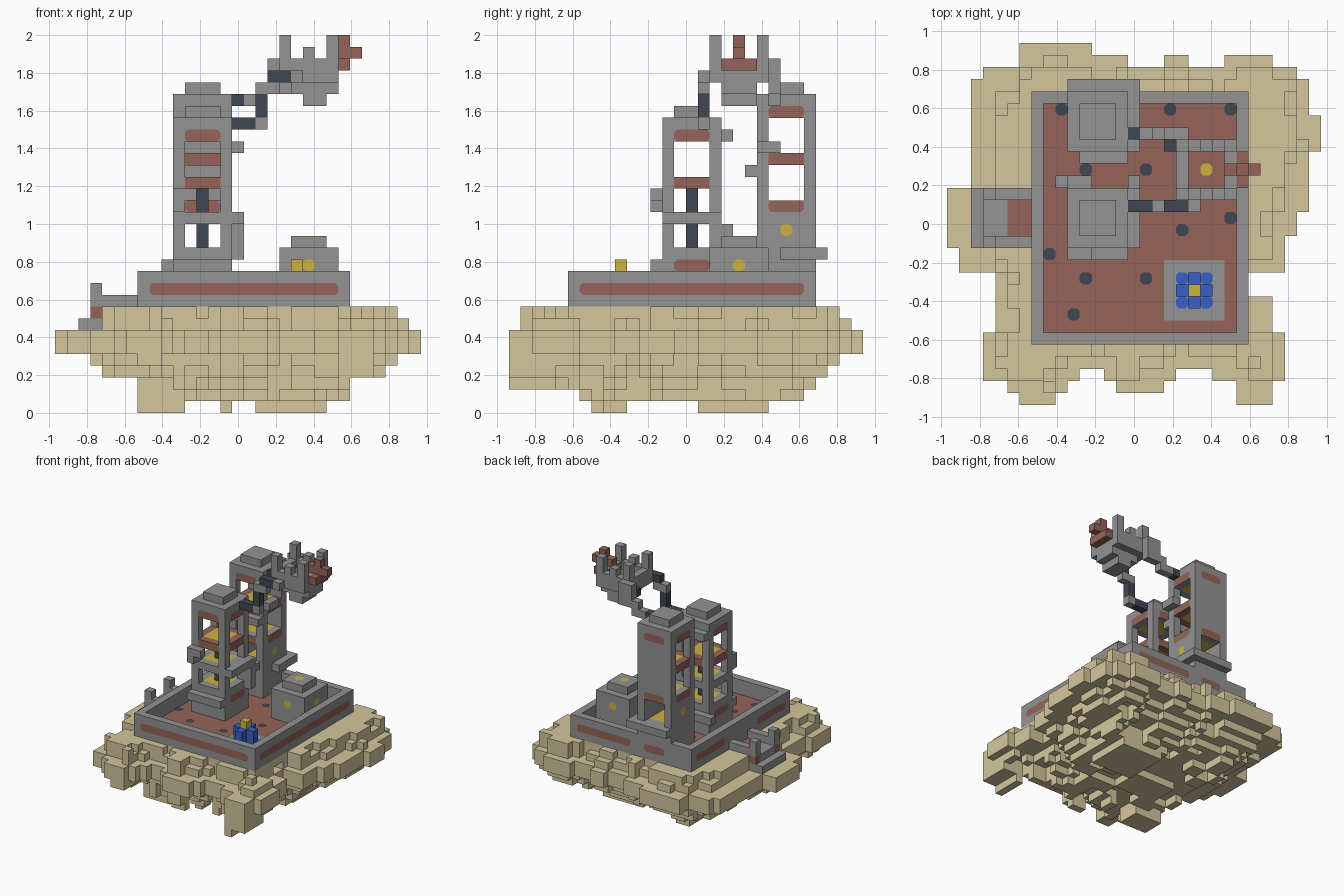
import bpy, bmesh, random
from mathutils import Vector

cube = bpy.data.objects.get("Cube")
if cube:
    bpy.data.objects.remove(cube)

V = 1 / 16                                  # block size
ORIGIN = Vector((-15.5, -15, 0))            # corner of the block grid
rng = random.Random(4)
grid = {}                                   # block -> (part, colour)


# Colours
def linear(c):
    c /= 255
    return c / 12.92 if c < 0.04 else ((c + 0.055) / 1.055) ** 2.4


def material(name, *rgb):
    m = bpy.data.materials.new(name)
    m.use_nodes = True
    col = [linear(c) for c in rgb] + [1]
    m.diffuse_color = col
    m.node_tree.nodes["Principled BSDF"].inputs["Base Color"].default_value = col
    return m


MATS = {"sand": material("sand rock", 212, 199, 157),
        "grey": material("grey stone", 147, 147, 147),
        "red": material("brick red", 149, 100, 88),
        "dark": material("dark iron", 64, 71, 82),
        "gold": material("gold", 205, 178, 66),
        "blue": material("blue cloth", 57, 96, 200)}


# Block helpers
def box(part, colour, x, y, z):
    for i in range(*x):
        for j in range(*y):
            for k in range(*z):
                grid[i, j, k] = (part, colour)


def carve(x, y, z):
    for i in range(*x):
        for j in range(*y):
            for k in range(*z):
                grid.pop((i, j, k), None)


def finish(bm, name, mats):
    me = bpy.data.meshes.new(name)
    bm.to_mesh(me)
    bm.free()
    for m in mats:
        me.materials.append(MATS[m])
    ob = bpy.data.objects.new(name, me)
    bpy.context.collection.objects.link(ob)


def build(part):
    """Skin the exposed sides of one part's blocks."""
    cells = {c: v[1] for c, v in grid.items() if v[0] == part}
    mats = sorted(set(cells.values()))
    bm = bmesh.new()
    for c, colour in cells.items():
        for axis in range(3):
            for s in (0, 1):
                near = list(c)
                near[axis] += 2 * s - 1
                if tuple(near) in grid:
                    continue
                u, w = (axis + 1) % 3, (axis + 2) % 3
                quad = []
                for a, b in ((0, 0), (1, 0), (1, 1), (0, 1)):
                    p = list(c)
                    p[axis] += s
                    p[u] += a
                    p[w] += b
                    quad.append(bm.verts.new((Vector(p) + ORIGIN) * V))
                f = bm.faces.new(quad if s else quad[::-1])
                f.material_index = mats.index(colour)
    bmesh.ops.remove_doubles(bm, verts=bm.verts, dist=V / 20)
    finish(bm, part, mats)


def plate(name, colour, axis, sign, pos, u, v):
    """Thin painted panel with clipped corners; u, v run along the other axes."""
    (a, b), (c, d), t = u, v, 0.25
    pts = [(a + t, c), (b - t, c), (b, c + t), (b, d - t),
           (b - t, d), (a + t, d), (a, d - t), (a, c + t)]
    bm = bmesh.new()
    vs = []
    for p in pts:
        q = list(p)
        q.insert(axis, pos + sign * 0.06)
        vs.append(bm.verts.new((Vector(q) + ORIGIN) * V))
    f = bm.faces.new(vs)
    f.normal_update()
    if f.normal[axis] * sign < 0:
        f.normal_flip()
    finish(bm, name, [colour])


# Floating rock: an outline eroded layer by layer, with a bumpy underside
outline = set()
for i0, i1, j0, j1 in ((4, 25, 3, 28), (6, 12, 28, 30), (12, 15, 28, 29),
                       (18, 20, 28, 29), (23, 27, 28, 29), (3, 29, 26, 28),
                       (2, 30, 18, 27), (25, 31, 21, 24), (25, 30, 16, 21),
                       (0, 4, 13, 18), (1, 4, 11, 13), (25, 29, 14, 16),
                       (25, 28, 11, 14), (25, 27, 6, 9), (3, 28, 2, 6),
                       (6, 9, 0, 2), (5, 10, 1, 2), (14, 18, 1, 3), (25, 27, 0, 2)):
    outline |= {(i, j) for i in range(i0, i1) for j in range(j0, j1)}
outline -= {(i, 2) for i in (11, 12, 19, 20, 21)}
depth, ring, left = {}, 0, set(outline)
while left:
    edge = {(i, j) for i, j in left if not {(i + 1, j), (i - 1, j), (i, j + 1), (i, j - 1)} <= left}
    for c in edge:
        depth[c] = ring
    left -= edge
    ring += 1
bump = {(a, b): rng.uniform(-1, 1) for a in range(16) for b in range(16)}
for k, d, noise, lo, hi, back in ((8, 1.6, 1, 4, 29, 29), (7, 0.8, 0.8, 4, 30, 29),
                                  (6, 0, 0, 0, 31, 30), (5, 0, 0, 0, 31, 30),
                                  (4, 1.4, 1.4, 3, 29, 28), (3, 2.7, 1.8, 4, 28, 27),
                                  (2, 4, 2.2, 7, 25, 26), (1, 5.6, 2.6, 7, 25, 25)):
    for (i, j), e in depth.items():
        if lo <= i < hi and j < back and min(e, 6) + noise * bump[i // 2, j // 2] >= d:
            grid[i, j, k] = ("rock", "sand")
for lobe in (((24, 27), (0, 4), (3, 7)), ((24, 25), (0, 4), (2, 3)), ((7, 9), (0, 4), (4, 7)),
             ((7, 11), (7, 10), (0, 3)), ((17, 23), (16, 22), (0, 3)),
             ((14, 15), (8, 10), (0, 3)), ((7, 25), (5, 26), (8, 9))):
    box("rock", "sand", *lobe)

# Courtyard with rim wall
box("courtyard", "grey", (7, 25), (5, 26), (9, 12))
carve((8, 24), (6, 25), (10, 12))
box("courtyard", "red", (8, 24), (6, 25), (9, 10))
box("courtyard", "grey", (18, 23), (7, 12), (9, 10))
plate("front_wall_stripe", "red", 1, -1, 5, (8, 24), (10, 11))
plate("left_wall_stripe", "red", 0, 1, 25, (6, 25), (10, 11))
for a, b in ((16, 24), (11, 14)):
    plate("back_wall_stripe", "red", 1, 1, 26, (a, b), (10, 11))
for a, b in ((6, 12), (19, 25)):
    plate("right_wall_stripe", "red", 0, -1, 7, (a, b), (10, 11))
for i, j in ((9, 24), (23, 24), (11, 19), (16, 19), (8, 12), (19, 14),
             (23, 15), (11, 10), (16, 10), (10, 7), (18, 24)):
    plate("floor_stud", "dark", 2, 1, 10, (i, i + 1), (j, j + 1))

# Entrance steps
carve((2, 7), (13, 18), (8, 9))
box("entrance", "grey", (2, 5), (13, 18), (7, 8))
box("entrance", "red", (3, 7), (14, 17), (8, 9))
box("entrance", "grey", (3, 5), (14, 17), (8, 9))
for j in (13, 17):
    box("entrance", "grey", (4, 7), (j, j + 1), (8, 10))
    box("entrance", "red", (3, 4), (j, j + 1), (8, 9))
    box("entrance", "grey", (3, 4), (j, j + 1), (9, 11))


# Towers: corner posts, open storeys, brick floors with gold centres
def tower(part, j, top, base, floors):
    box(part, "grey", (10, 15), (j, j + 5), (9, top))
    carve((11, 14), (j, j + 5), (base, top - 2))
    carve((10, 15), (j + 1, j + 4), (base, top - 2))
    box(part, "grey", (11, 14), (j + 1, j + 4), (top, top + 1))
    for k, rim in floors:
        box(part, rim, (10, 15), (j + 1, j + 4), (k, k + 1))
        box(part, rim, (11, 14), (j, j + 5), (k, k + 1))
        box(part, "gold", (11, 14), (j + 1, j + 4), (k, k + 1))
    for k in (base - 1, top - 2):
        box(part, "gold", (11, 14), (j + 1, j + 4), (k, k + 1))
    for s, x in ((-1, 10), (1, 15)):
        plate(part + "_top_stripe", "red", 0, s, x, (j + 1, j + 4), (top - 2, top - 1))
    for s, y in ((-1, j), (1, j + 5)):
        plate(part + "_top_stripe", "red", 1, s, y, (11, 14), (top - 2, top - 1))


tower("front_tower", 13, 25, 14, ((16, "grey"), (19, "red")))
tower("back_tower", 21, 27, 14, ((17, "grey"), (21, "red")))
box("front_tower", "dark", (12, 13), (15, 16), (14, 19))
box("back_tower", "grey", (11, 14), (25, 26), (17, 27))
for s, x in ((-1, 10), (1, 15)):
    box("back_tower", "grey", (x - (s > 0), x + (s < 0)), (22, 25), (14, 17))
    plate("back_tower_lower_stripe", "red", 0, s, x, (22, 25), (17, 18))
    plate("back_tower_lamp", "gold", 0, s, x, (23, 24), (15, 16))
    plate("front_tower_base_stripe", "red", 0, s, x, (14, 17), (12, 13))
for s, y in ((-1, 21), (1, 26)):
    plate("back_tower_lower_stripe", "red", 1, s, y, (11, 14), (17, 18))

# Stair blocks winding round the towers
for x, y, z in (((9, 12), (18, 19), (12, 13)), ((10, 15), (12, 13), (12, 13)),
                ((15, 16), (17, 18), (13, 16)), ((15, 16), (18, 19), (15, 16)),
                ((15, 16), (13, 18), (16, 17)), ((10, 11), (12, 13), (17, 18)),
                ((10, 12), (12, 13), (18, 19)), ((10, 12), (18, 19), (23, 24)),
                ((11, 15), (20, 21), (20, 21)), ((15, 16), (21, 23), (22, 23)),
                ((10, 16), (26, 27), (13, 14)), ((15, 16), (23, 27), (13, 14))):
    box("stairs", "grey", x, y, z)

# Hut
box("hut", "grey", (19, 24), (17, 22), (10, 14))
box("hut", "grey", (20, 23), (18, 21), (14, 15))
plate("hut_roof_lamp", "gold", 2, 1, 15, (21, 22), (19, 20))
for s in (-1, 1):
    plate("hut_window", "gold", 0, s, 21.5 + 2.5 * s, (19, 20), (12, 13))
    plate("hut_window", "gold", 1, s, 19.5 + 2.5 * s, (21, 22), (12, 13))

# Figure on its pad
box("figure", "blue", (19, 22), (9, 10), (10, 12))
box("figure", "blue", (20, 21), (8, 11), (10, 12))
box("figure", "gold", (20, 21), (9, 10), (12, 13))
for i in (19, 21):
    for j in (8, 10):
        plate("figure_mat", "blue", 2, 1, 10, (i, i + 1), (j, j + 1))

# Jointed arms from each tower to the claw
for colour, x, y, z in (("dark", (15, 17), (16, 17), (24, 25)), ("grey", (17, 18), (16, 17), (24, 25)),
                        ("dark", (17, 18), (16, 17), (25, 27)), ("grey", (17, 19), (16, 17), (27, 28)),
                        ("dark", (18, 20), (16, 17), (28, 29)), ("grey", (20, 21), (16, 17), (28, 29)),
                        ("dark", (15, 16), (22, 23), (26, 27)), ("grey", (16, 18), (22, 23), (26, 27)),
                        ("grey", (17, 20), (22, 23), (27, 28)), ("dark", (18, 19), (21, 22), (28, 29)),
                        ("grey", (18, 20), (22, 23), (28, 30))):
    box("arms", colour, x, y, z)

# Claw bowl with prongs
box("claw", "grey", (21, 23), (18, 21), (26, 27))
box("claw", "grey", (20, 24), (18, 21), (27, 28))
box("claw", "grey", (19, 24), (17, 22), (28, 30))
carve((20, 23), (18, 21), (29, 30))
box("claw", "red", (20, 23), (18, 21), (28, 29))
plate("claw_lamp", "gold", 2, 1, 29, (21, 22), (19, 20))
for j in (17, 21):
    for i in (19, 23):
        box("claw", "grey", (i, i + 1), (j, j + 1), (30, 32))
    box("claw", "grey", (21, 22), (j, j + 1), (30, 31))
box("claw", "red", (24, 25), (18, 21), (29, 30))
box("claw", "red", (24, 25), (19, 20), (30, 32))
box("claw", "red", (23, 26), (19, 20), (30, 31))

for part in sorted({v[0] for v in grid.values()}):
    build(part)
